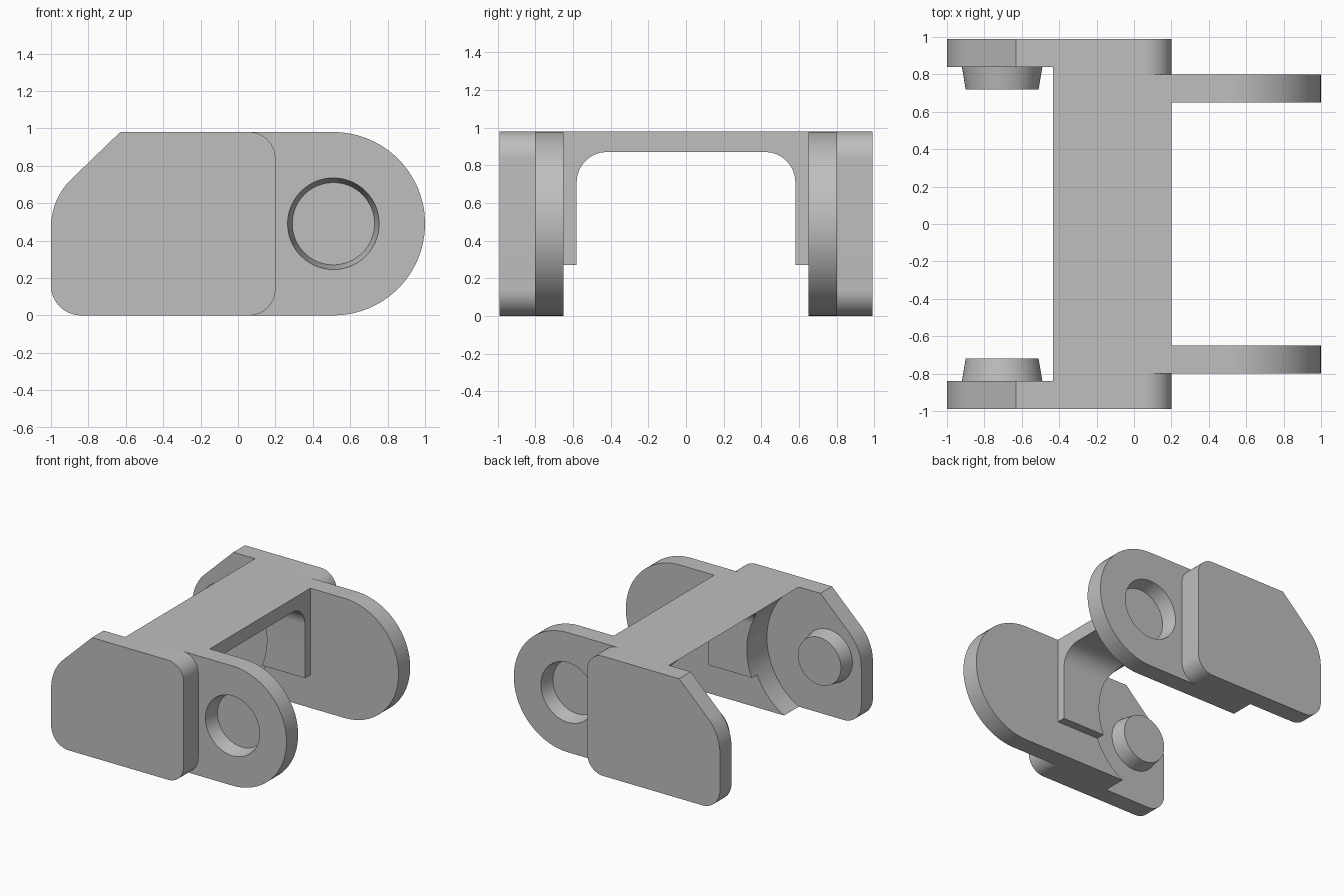
import bpy, bmesh
from math import radians, sin, cos, asin, degrees
from mathutils import Matrix, Vector

cube = bpy.data.objects.get("Cube")
if cube:
    bpy.data.objects.remove(cube, do_unlink=True)

grey = bpy.data.materials.new("plain grey")
grey.use_nodes = True
grey.diffuse_color = (0.52, 0.52, 0.52, 1)
grey.node_tree.nodes["Principled BSDF"].inputs["Base Color"].default_value = grey.diffuse_color

HEIGHT = 0.98
MID = HEIGHT / 2
PIN_X, HOLE_X = -0.705, 0.51
CLEAR = 0.56                       # radius swept by the neighbouring lug
OPEN = degrees(asin(MID / CLEAR))  # where that sweep meets top and bottom


def arc(cx, cz, r, start, end, steps=16):
    angles = [radians(start + (end - start) * i / steps) for i in range(steps + 1)]
    return [(cx + r * cos(a), cz + r * sin(a)) for a in angles]


def make_object(name, bm):
    bmesh.ops.recalc_face_normals(bm, faces=bm.faces)
    mesh = bpy.data.meshes.new(name)
    bm.to_mesh(mesh)
    bm.free()
    mesh.materials.append(grey)
    obj = bpy.data.objects.new(name, mesh)
    bpy.context.collection.objects.link(obj)
    return obj


def extrude(name, profile, place, start, end):
    """Extrude a 2D profile; place(a, b, t) maps it into space."""
    bm = bmesh.new()
    face = bm.faces.new([bm.verts.new(place(a, b, start)) for a, b in profile])
    moved = bmesh.ops.extrude_face_region(bm, geom=[face])["geom"]
    shift = Vector(place(0, 0, end)) - Vector(place(0, 0, start))
    bmesh.ops.translate(bm, vec=shift, verts=[v for v in moved if isinstance(v, bmesh.types.BMVert)])
    return make_object(name, bm)


def side_plate(name, profile, y0, y1):
    return extrude(name, profile, lambda a, b, t: (a, t, b), y0, y1)


def round_part(name, x, y0, y1, r0, r1, segments=64):
    bm = bmesh.new()
    matrix = Matrix.Translation((x, (y0 + y1) / 2, MID)) @ Matrix.Rotation(radians(-90), 4, "X")
    bmesh.ops.create_cone(bm, cap_ends=True, segments=segments, radius1=r0, radius2=r1,
                          depth=y1 - y0, matrix=matrix)
    return make_object(name, bm)


def activate(obj):
    bpy.ops.object.select_all(action="DESELECT")
    obj.select_set(True)
    bpy.context.view_layer.objects.active = obj


def cut(obj, cutter):
    mod = obj.modifiers.new("cut", "BOOLEAN")
    mod.operation, mod.solver, mod.object = "DIFFERENCE", "EXACT", cutter
    activate(obj)
    bpy.ops.object.modifier_apply(modifier=mod.name)
    bpy.data.objects.remove(cutter, do_unlink=True)


# Shared outline pieces
right_corners = arc(0.06, 0.14, 0.14, -90, 0) + arc(0.06, HEIGHT - 0.14, 0.14, 0, 90)
hollow = arc(PIN_X, MID, CLEAR, OPEN, -OPEN, 40)

# Outer plate with chamfered, rounded end
outline = right_corners + [(-0.63, HEIGHT)] + arc(-0.64, 0.47, 0.36, 135, 180) \
    + arc(-0.84, 0.16, 0.16, 180, 270)
outer_plate = side_plate("outer_plate", outline, -0.99, -0.84)

# Step between outer plate and lug, hollowed around the pin
plate_step = side_plate("plate_step", right_corners + hollow, -0.84, -0.80)

# Round-ended lug with a blind tapered socket
lug = side_plate("lug", arc(HOLE_X, MID, MID, -90, 90, 48) + hollow, -0.80, -0.65)
cut(lug, round_part("socket_cutter", HOLE_X, -0.81, -0.68, 0.247, 0.22))

# Tapered pin
pin = round_part("pin", PIN_X, -0.84, -0.72, 0.215, 0.195)

# Cross bridge with filleted webs, hollowed around the pin axis
arch = [(-0.65, 0.27), (-0.65, HEIGHT), (0.65, HEIGHT), (0.65, 0.27), (0.58, 0.27)] \
    + arc(0.42, 0.71, 0.16, 0, 90) + arc(-0.42, 0.71, 0.16, 90, 180) + [(-0.58, 0.27)]
bridge = extrude("bridge", arch, lambda a, b, t: (t, a, b), -0.6, 0.2)
cut(bridge, round_part("sweep_cutter", PIN_X, -0.75, 0.75, CLEAR, CLEAR, 128))

# Mirror the side parts and shade everything
for part in (outer_plate, plate_step, lug, pin, bridge):
    activate(part)
    if part is not bridge:
        mirror = part.modifiers.new("mirror", "MIRROR")
        mirror.use_axis = (False, True, False)
        mirror.use_mirror_merge = False
        bpy.ops.object.modifier_apply(modifier=mirror.name)
    bpy.ops.object.shade_smooth_by_angle(angle=radians(30))
